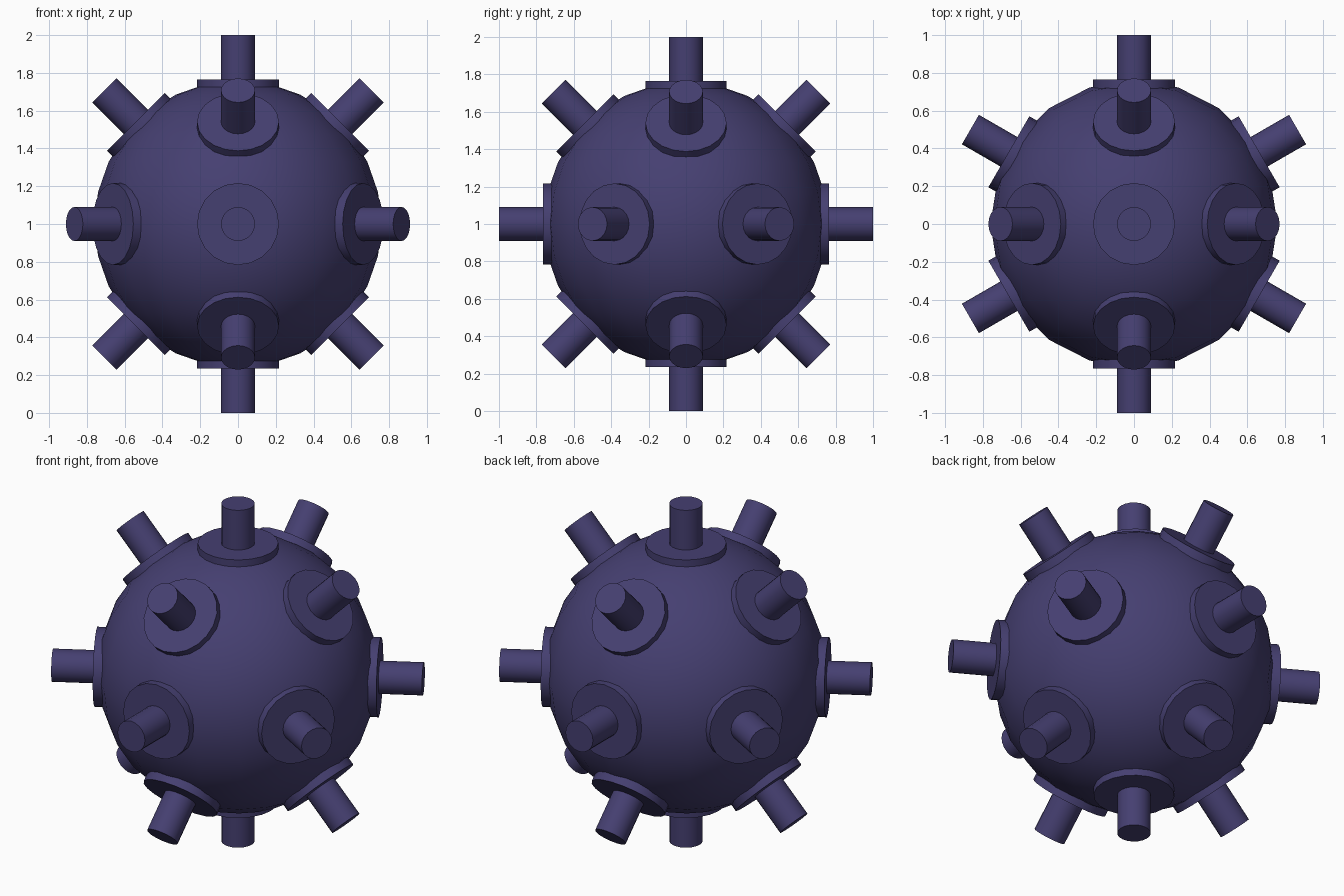
import bpy
from math import radians, sin, cos
from mathutils import Vector

if "Cube" in bpy.data.objects:
    bpy.data.objects.remove(bpy.data.objects["Cube"])

CENTER = Vector((0, 0, 1))

mat = bpy.data.materials.new("dark_violet")
mat.diffuse_color = (0.06, 0.05, 0.165, 1)
mat.use_nodes = True
mat.node_tree.nodes["Principled BSDF"].inputs["Base Color"].default_value = mat.diffuse_color


def finish(name):
    ob = bpy.context.object
    ob.name = name
    ob.data.materials.append(mat)
    bpy.ops.object.shade_smooth_by_angle(angle=radians(35))


def radial_cylinder(name, direction, radius, start, end):
    """Cylinder lying along a direction from the ball centre."""
    bpy.ops.mesh.primitive_cylinder_add(
        vertices=20, radius=radius, depth=end - start,
        location=CENTER + direction * (start + end) / 2,
        rotation=direction.to_track_quat('Z', 'Y').to_euler())
    finish(name)


# Round body
bpy.ops.mesh.primitive_uv_sphere_add(segments=20, ring_count=14, radius=0.76, location=CENTER)
finish("ball_body")

# Prong layout: (elevation, number around, first azimuth)
rows = [(90, 1, 0), (45, 4, 0), (0, 6, 30), (-45, 4, 0), (-90, 1, 0)]
index = 0
for elevation, count, first in rows:
    e = radians(elevation)
    for k in range(count):
        a = radians(first + 360 * k / count)
        d = Vector((cos(e) * cos(a), cos(e) * sin(a), sin(e)))
        index += 1
        # Mounting disc and prong
        radial_cylinder(f"mounting_disc_{index}", d, 0.217, 0.705, 0.765)
        radial_cylinder(f"prong_{index}", d, 0.09, 0.70, 1.0)
